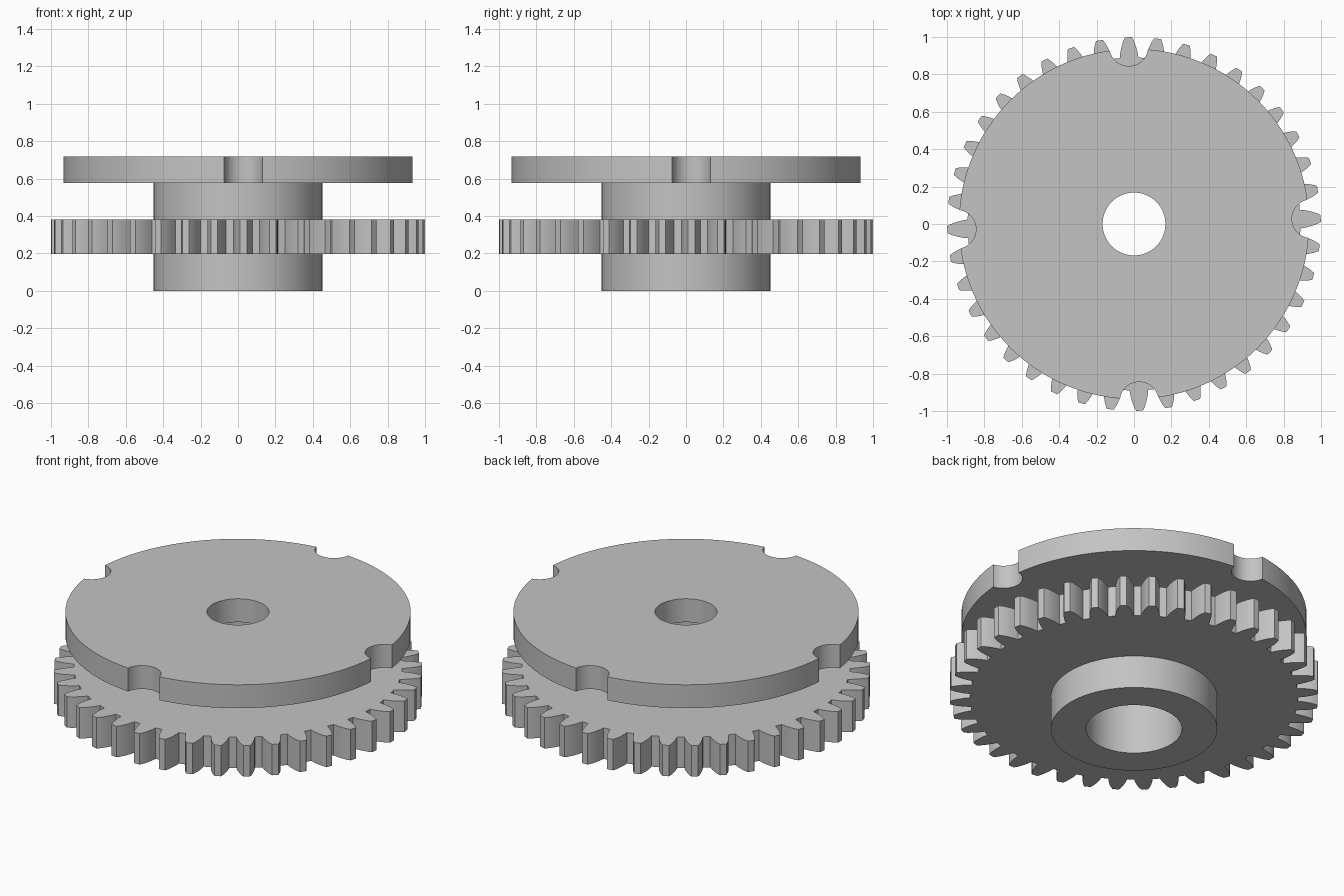
import bpy
import bmesh
from math import cos, sin, pi, radians, acos, atan2

cube = bpy.data.objects.get("Cube")
if cube:
    bpy.data.objects.remove(cube, do_unlink=True)

grey = bpy.data.materials.new("light grey metal")
grey.use_nodes = True
colour = (0.55, 0.55, 0.55, 1)
grey.diffuse_color = colour
grey.node_tree.nodes["Principled BSDF"].inputs["Base Color"].default_value = colour

HUB_R, BORE_R, SHAFT_R = 0.451, 0.26, 0.168
GEAR_Z, PLATE_Z, TOP_Z = (0.197, 0.382), 0.577, 0.717
TURN = radians(1.7)      # offset shared by the teeth and the notches
TEETH, NOTCHES = 40, 4


def polar(r, a):
    return (r * cos(a), r * sin(a))


def circle(r, n=128):
    return [polar(r, 2 * pi * i / n) for i in range(n)]


def prism(name, outer, hole, z0, z1):
    """Extrude an outline with a hole from z0 up to z1."""
    bm = bmesh.new()
    for loop in (outer, hole):
        vs = [bm.verts.new((x, y, z0)) for x, y in loop]
        for i, v in enumerate(vs):
            bm.edges.new((vs[i - 1], v))
    bmesh.ops.triangle_fill(bm, edges=bm.edges[:], use_beauty=True)
    region = bmesh.ops.extrude_face_region(bm, geom=bm.faces[:], use_keep_orig=True)
    top = [g for g in region["geom"] if isinstance(g, bmesh.types.BMVert)]
    bmesh.ops.translate(bm, verts=top, vec=(0, 0, z1 - z0))
    bmesh.ops.recalc_face_normals(bm, faces=bm.faces[:])
    mesh = bpy.data.meshes.new(name)
    bm.to_mesh(mesh)
    bm.free()
    mesh.materials.append(grey)
    obj = bpy.data.objects.new(name, mesh)
    bpy.context.collection.objects.link(obj)
    bpy.ops.object.select_all(action="DESELECT")
    obj.select_set(True)
    bpy.context.view_layer.objects.active = obj
    bpy.ops.object.shade_smooth_by_angle(angle=radians(25))
    return obj


def gear_outline():
    """Curved flanks given as (radius, half width), mirrored about each tooth."""
    flank = [(0.89, 0.05), (0.92, 0.046), (0.952, 0.038), (0.978, 0.029), (0.999, 0.018)]
    pts = []
    for t in range(TEETH):
        a = TURN + 2 * pi * t / TEETH
        pts += [polar(r, a - w / r) for r, w in flank]
        pts += [polar(r, a + w / r) for r, w in reversed(flank)]
    return pts


def plate_outline(radius=0.936, centre=0.949, notch=0.104):
    """Disc rim broken by round notches at equal steps."""
    half = acos((radius ** 2 + centre ** 2 - notch ** 2) / (2 * radius * centre))
    # direction of the notch's rim corner, seen from the notch centre
    start = atan2(radius * sin(half), radius * cos(half) - centre)
    step = 2 * pi / NOTCHES
    pts = []
    for k in range(NOTCHES):
        a = TURN + k * step
        # notch arc, passing through the side that faces the axis
        for i in range(25):
            b = -start + (2 * start - 2 * pi) * i / 24
            x, y = centre + notch * cos(b), notch * sin(b)
            pts.append((x * cos(a) - y * sin(a), x * sin(a) + y * cos(a)))
        # rim arc to the next notch
        span = step - 2 * half
        pts += [polar(radius, a + half + span * i / 36) for i in range(1, 36)]
    return pts


# Hub with wide bore, toothed ring around it, notched plate with narrow bore
prism("hub", circle(HUB_R), circle(BORE_R), 0, PLATE_Z)
prism("toothed_ring", gear_outline(), circle(HUB_R), *GEAR_Z)
prism("notched_plate", plate_outline(), circle(SHAFT_R), PLATE_Z, TOP_Z)
